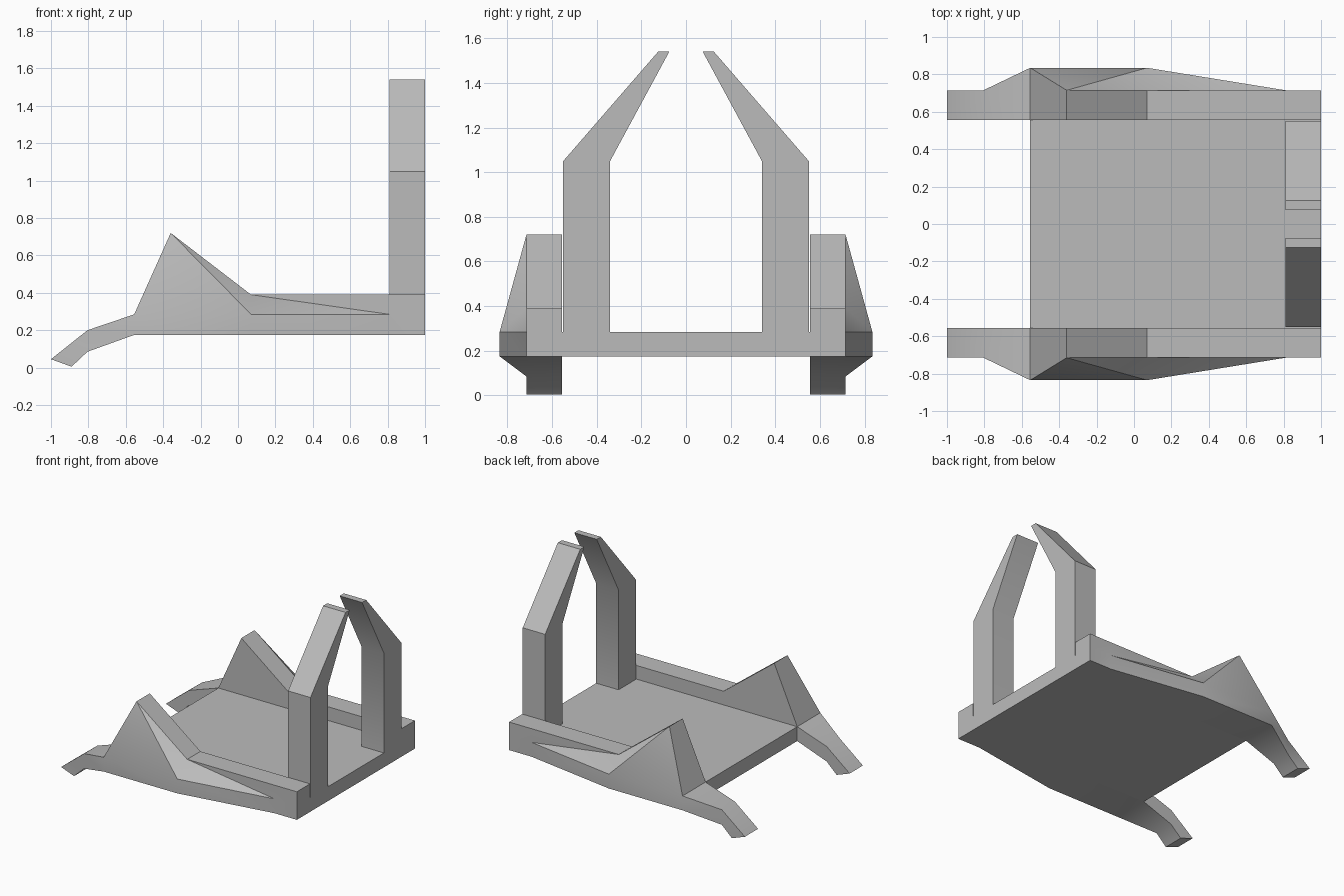
import bpy
import bmesh
import math

cube = bpy.data.objects.get("Cube")
if cube:
    bpy.data.objects.remove(cube, do_unlink=True)

grey = bpy.data.materials.new("plain grey")
grey.use_nodes = True
colour = (0.5, 0.5, 0.5, 1)
grey.diffuse_color = colour
grey.node_tree.nodes["Principled BSDF"].inputs["Base Color"].default_value = colour


def loft(name, sections, mirrored=True):
    """Skin matching loops of points, cap both ends, mirror across y."""
    bm = bmesh.new()
    loops = [[bm.verts.new(p) for p in s] for s in sections]
    for a, b in zip(loops, loops[1:]):
        for i in range(len(a)):
            j = (i + 1) % len(a)
            bm.faces.new((a[i], a[j], b[j], b[i]))
    bm.faces.new(loops[0])
    bm.faces.new(loops[-1])
    bmesh.ops.remove_doubles(bm, verts=bm.verts, dist=0.0005)
    # Split the twisted flank along its outward crease
    quads = [f for f in bm.faces if len(f.verts) == 4]
    bmesh.ops.triangulate(bm, faces=quads, quad_method='SHORT_EDGE')
    bmesh.ops.recalc_face_normals(bm, faces=bm.faces)
    mesh = bpy.data.meshes.new(name)
    bm.to_mesh(mesh)
    bm.free()
    mesh.materials.append(grey)
    obj = bpy.data.objects.new(name, mesh)
    bpy.context.collection.objects.link(obj)
    if mirrored:
        obj.modifiers.new("mirror", 'MIRROR').use_axis = (False, True, False)
    bpy.ops.object.select_all(action='DESELECT')
    obj.select_set(True)
    bpy.context.view_layer.objects.active = obj
    bpy.ops.object.shade_smooth_by_angle(angle=math.radians(30))
    return obj


INNER, TOP_Y, WIDE = 0.555, 0.715, 0.835
FLOOR, DECK, RAIL = 0.175, 0.285, 0.39


def side_section(y_out, bottom, ledge, top=None):
    """Loop through bottom, outer ledge and top; each is given as (x, z)."""
    y_top = TOP_Y if top else y_out
    top = top or ledge
    points = ((INNER, bottom), (y_out, bottom), (y_out, ledge),
              (y_top, top), (INNER, top), (INNER, ledge))
    return [(x, y, z) for y, (x, z) in points]


# Side rail with its fin and the downturned prong
loft("side_rail", [
    side_section(TOP_Y, (-0.89, 0.005), (-1, 0.045)),
    side_section(TOP_Y, (-0.805, 0.085), (-0.805, 0.2)),
    side_section(WIDE, (-0.555, FLOOR), (-0.555, DECK)),
    side_section(WIDE, (-0.555, FLOOR), (-0.555, DECK), (-0.36, 0.72)),
    side_section(WIDE, (0.07, FLOOR), (0.07, DECK), (0.07, RAIL)),
    side_section(TOP_Y, (0.81, FLOOR), (0.81, DECK), (0.81, RAIL)),
    side_section(TOP_Y, (1, FLOOR), (1, DECK), (1, RAIL)),
])

# Flat deck between the rails
loft("deck", [[(x, -INNER, FLOOR), (x, INNER, FLOOR),
               (x, INNER, DECK), (x, -INNER, DECK)] for x in (-0.555, 1)],
     mirrored=False)

# Upright arm that leans in toward its twin
arm = [(0.34, DECK), (0.55, DECK), (0.55, 1.05),
       (0.125, 1.54), (0.075, 1.54), (0.34, 1.05)]
loft("upright_arm", [[(x, y, z) for y, z in arm] for x in (0.81, 1)])
